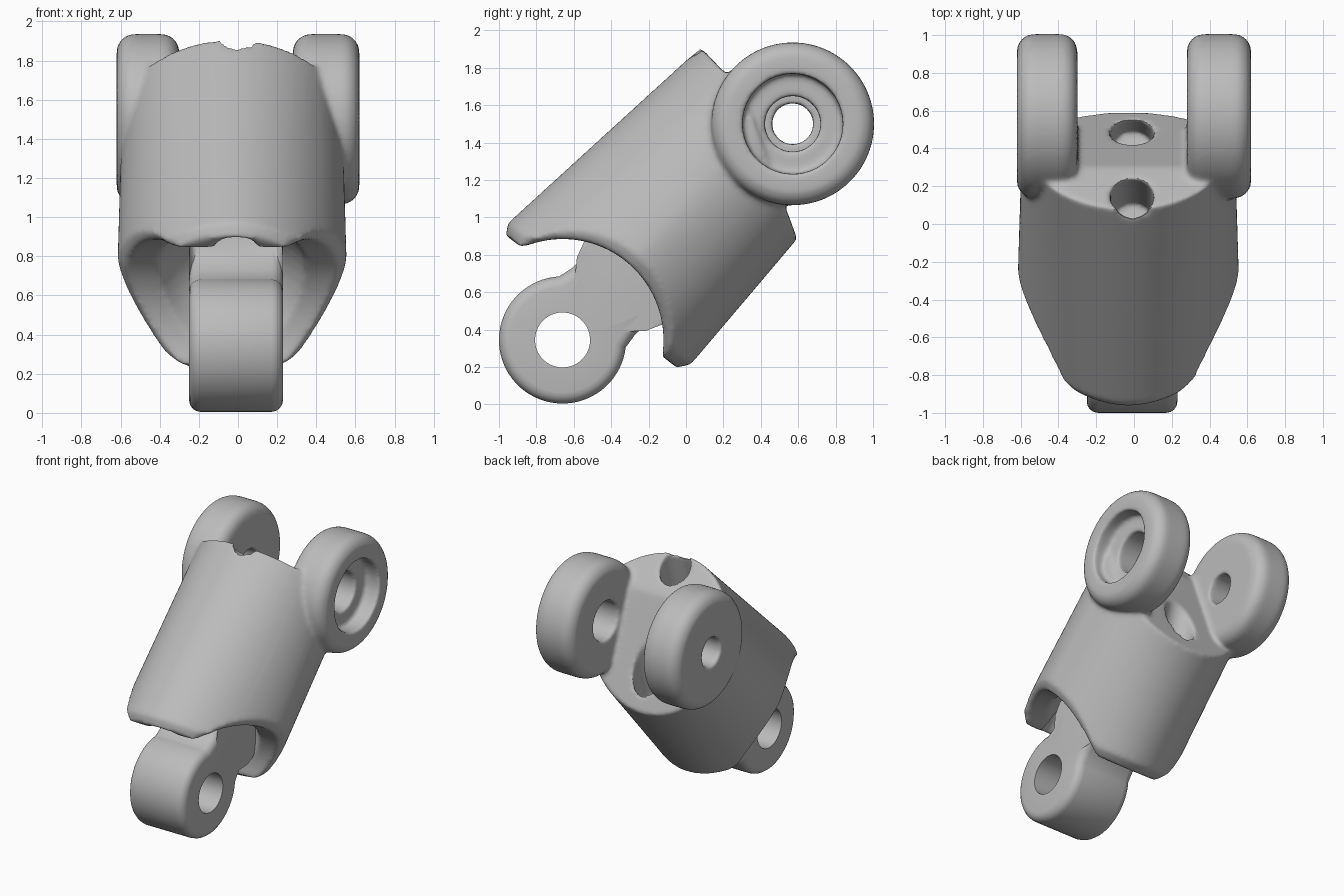
import bpy, bmesh
from math import radians, cos, sin, sqrt, copysign
from mathutils import Matrix, Vector

if "Cube" in bpy.data.objects:
    bpy.data.objects.remove(bpy.data.objects["Cube"], do_unlink=True)

grey = bpy.data.materials.new("mid_grey")
grey.use_nodes = True
GREY = (0.5, 0.5, 0.5, 1)
grey.diffuse_color = GREY
grey.node_tree.nodes["Principled BSDF"].inputs["Base Color"].default_value = GREY

# Working frame: origin on the front pin, y along the link, z across it
PLACE = Matrix.Translation((0, -0.66, 0.345)) @ Matrix.Rotation(radians(43.2), 4, 'X')
REAR = 1.688        # distance between the two pins
SIDES = 96


def add_object(name, bm):
    bmesh.ops.recalc_face_normals(bm, faces=bm.faces)
    mesh = bpy.data.meshes.new(name)
    bm.to_mesh(mesh)
    bm.free()
    obj = bpy.data.objects.new(name, mesh)
    bpy.context.collection.objects.link(obj)
    return obj


def bridge(bm, first, second):
    """Join two closed vertex loops with quads."""
    for i in range(len(first)):
        j = (i + 1) % len(first)
        bm.faces.new((first[i], first[j], second[j], second[i]))


def rod(name, start, end, radius):
    a, b = Vector(start), Vector(end)
    bm = bmesh.new()
    bmesh.ops.create_cone(bm, cap_ends=True, segments=64, radius1=radius,
                          radius2=radius, depth=(b - a).length)
    turn = (b - a).to_track_quat('Z', 'Y').to_matrix().to_4x4()
    bm.transform(Matrix.Translation((a + b) / 2) @ turn)
    return add_object(name, bm)


def knuckle(name, x0, x1, bore):
    """Ring around the rear pin, turned from a profile of (x, radius) points."""
    c, r = 0.09, 0.435
    arc = [radians(a) for a in range(0, 91, 15)]
    profile = [(x0 + c - c * cos(a), r - c + c * sin(a)) for a in arc]
    profile += [(x1 - c + c * sin(a), r - c + c * cos(a)) for a in arc]
    profile += bore
    angles = [radians(360 * i / SIDES) for i in range(SIDES)]
    bm = bmesh.new()
    loops = []
    for x, rad in profile:
        loops.append([bm.verts.new((x, REAR + rad * cos(a), rad * sin(a))) for a in angles])
    for i, loop in enumerate(loops):
        bridge(bm, loops[i - 1], loop)
    return add_object(name, bm)


def bake(obj):
    """Apply the modifier stack."""
    graph = bpy.context.evaluated_depsgraph_get()
    mesh = bpy.data.meshes.new_from_object(obj.evaluated_get(graph))
    obj.modifiers.clear()
    obj.data = mesh


def combine(obj, other, operation='DIFFERENCE'):
    mod = obj.modifiers.new(other.name, 'BOOLEAN')
    mod.object, mod.operation, mod.solver = other, operation, 'EXACT'
    bake(obj)
    bpy.data.objects.remove(other, do_unlink=True)


def finish(obj, angle):
    obj.data.transform(PLACE)
    obj.data.materials.clear()
    obj.data.materials.append(grey)
    bpy.ops.object.select_all(action='DESELECT')
    obj.select_set(True)
    bpy.context.view_layer.objects.active = obj
    bpy.ops.object.shade_smooth_by_angle(angle=radians(angle))


def front_edge(z):
    """Front rim: a slanted end with a round swing clearance for the next link."""
    return max(0.26 - 0.16 * z, sqrt(max(0, 0.54 ** 2 - z * z)))


# Barrel body: saddle-shaped front rim with a softened lip, slanted back
bm = bmesh.new()
cap, lip, back = [], [], []
for i in range(SIDES):
    a = radians(360 * i / SIDES - 90)
    lift = copysign(abs(sin(a)) ** 1.25, sin(a))
    z = 0.045 + 0.57 * lift
    cap.append(bm.verts.new((0.545 * cos(a) - 0.03, front_edge(z), z)))
    z = 0.045 + 0.61 * lift
    lip.append(bm.verts.new((0.585 * cos(a) - 0.03, front_edge(z) + 0.06, z)))
    z = 0.085 + 0.55 * sin(a)
    back.append(bm.verts.new((0.565 * cos(a) - 0.03, min(1.61, 1.48 + 0.42 * z), z)))
bridge(bm, cap, lip)
bridge(bm, lip, back)
for ring in (cap, back):
    for i in range(SIDES // 2):
        strip = (ring[i], ring[i + 1], ring[SIDES - 1 - i], ring[-i])
        bm.faces.new(list(dict.fromkeys(strip)))
body = add_object("link_body", bm)

# Bowl at the front
bm = bmesh.new()
bmesh.ops.create_uvsphere(bm, u_segments=48, v_segments=24, radius=1)
bm.transform(Matrix.Translation((-0.03, 0.15, 0.03)) @ Matrix.Diagonal((0.49, 0.6, 0.47, 1)))
combine(body, add_object("front_bowl", bm))

# Channel between the rear knuckles, and the tendon passages
combine(body, rod("rear_channel", (-0.3, REAR, 0), (0.28, REAR, 0), 0.405))
for y0, z0, y1, z1 in ((1.15, 0.26, 1.9, 0.71), (0, 0.48, 0.7, 0.48), (1.1, -0.35, 1.9, 0.1)):
    combine(body, rod("tendon_passage", (-0.01, y0, z0), (-0.01, y1, z1), 0.115))

# Rear knuckles with their pin bores, blended into the body
right_bore = [(-0.3, 0.11), (-0.62, 0.11)]
left_bore = [(0.62, 0.268), (0.5, 0.268), (0.5, 0.149), (0.28, 0.149)]
combine(body, knuckle("right_knuckle", -0.62, -0.3, right_bore), 'UNION')
combine(body, knuckle("left_knuckle", 0.28, 0.62, left_bore), 'UNION')
remesh = body.modifiers.new("blend", 'REMESH')
remesh.mode, remesh.voxel_size = 'VOXEL', 0.015
soften = body.modifiers.new("soften", 'SMOOTH')
soften.factor, soften.iterations = 0.5, 8
bake(body)
finish(body, 50)

# Front lug: round eye with a pin hole, narrow neck, flared root
turns = list(range(50, 311, 5))
outline = [(0.34 * cos(radians(a)), 0.34 * sin(radians(a))) for a in turns]
neck = [(0.3, 0.245), (0.38, 0.245), (0.45, 0.27), (0.53, 0.34), (0.85, 0.36)]
outline += [(y, -z) for y, z in neck] + neck[::-1]
turns += [310 + 100 * k / 11 for k in range(1, 11)]
hole = [(0.147 * cos(radians(a)), 0.147 * sin(radians(a))) for a in turns]
bm = bmesh.new()
loops = []
for x, shape in ((-0.25, hole), (-0.25, outline), (0.23, outline), (0.23, hole)):
    loops.append([bm.verts.new((x, y, z)) for y, z in shape])
for i, loop in enumerate(loops):
    bridge(bm, loops[i - 1], loop)
rims = []
for loop in loops[1:3]:
    rims += [bm.edges.get((loop[i - 1], loop[i])) for i in range(len(loop))]
bmesh.ops.bevel(bm, geom=rims, offset=0.06, segments=4, profile=0.5, affect='EDGES')
finish(add_object("front_lug", bm), 35)
